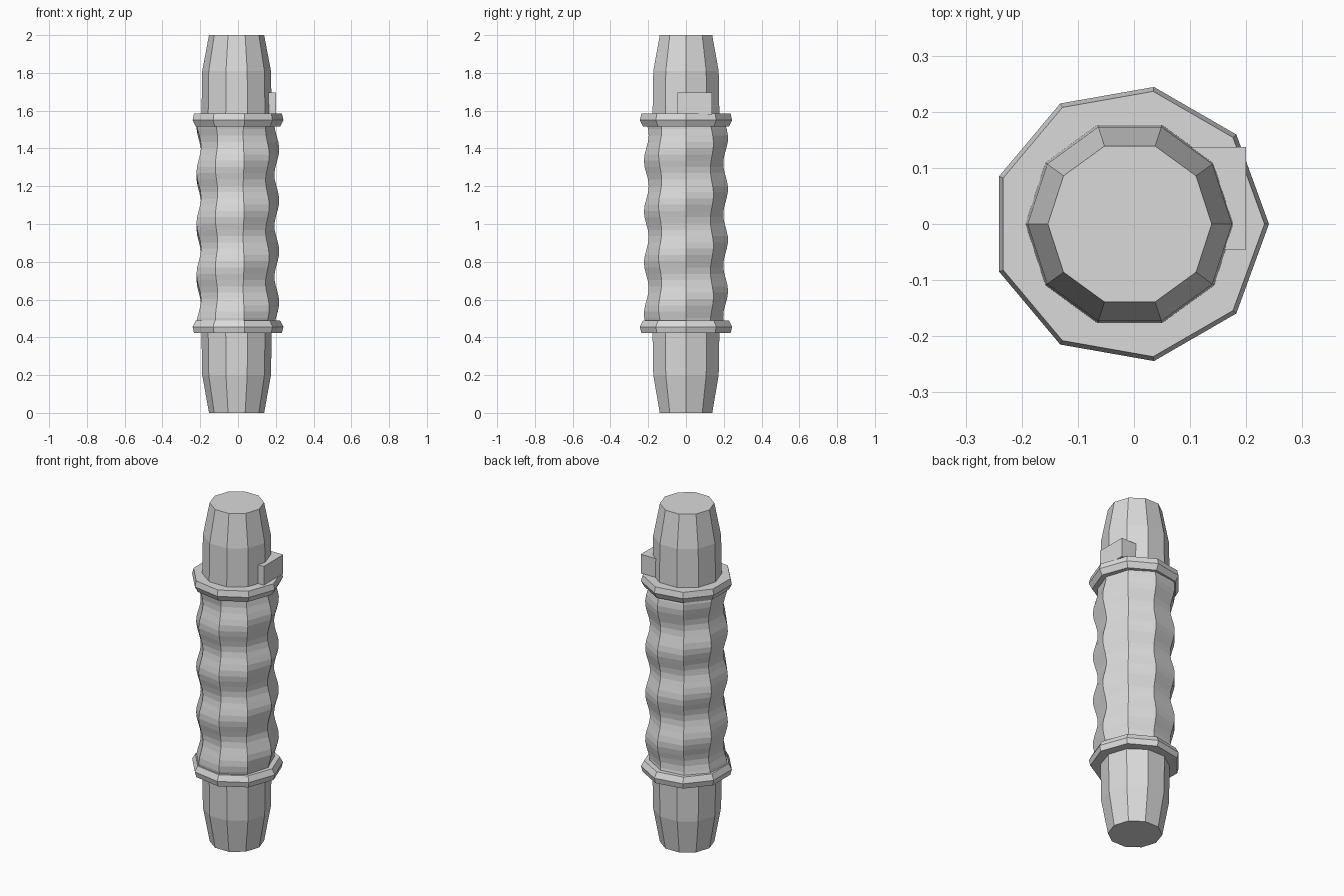
import bpy, bmesh, math

if "Cube" in bpy.data.objects:
    bpy.data.objects.remove(bpy.data.objects["Cube"])

CX = -0.0075  # axis of the round parts

grey = bpy.data.materials.new("light grey")
grey.diffuse_color = (0.7, 0.7, 0.7, 1)
grey.use_nodes = True
grey.node_tree.nodes["Principled BSDF"].inputs["Base Color"].default_value = grey.diffuse_color


def finish(name, bm):
    bmesh.ops.recalc_face_normals(bm, faces=bm.faces)
    mesh = bpy.data.meshes.new(name)
    bm.to_mesh(mesh)
    bm.free()
    mesh.materials.append(grey)
    obj = bpy.data.objects.new(name, mesh)
    bpy.context.collection.objects.link(obj)
    return obj


def tube(name, sides, heights, radius):
    """Capped faceted tube; radius is a function of (angle, height)."""
    bm = bmesh.new()
    rings = []
    for z in heights:
        ring = []
        for i in range(sides):
            a = 2 * math.pi * i / sides
            r = radius(a, z)
            ring.append(bm.verts.new((CX + r * math.cos(a), r * math.sin(a), z)))
        rings.append(ring)
    for lo, hi in zip(rings, rings[1:]):
        for i in range(sides):
            j = (i + 1) % sides
            bm.faces.new((lo[i], lo[j], hi[j], hi[i]))
    bm.faces.new(rings[0][::-1])
    bm.faces.new(rings[-1])
    return finish(name, bm)


def lathe(name, sides, profile):
    table = {z: r for z, r in profile}
    return tube(name, sides, list(table), lambda a, z: table[z])


# Ten-sided core with tapered ends
lathe("core", 10, [(0, .146), (.2, .182), (.43, .186), (1.57, .186), (1.81, .182), (2, .146)])

# Nine-sided collars, mirrored about mid height
lathe("lower_collar", 9, [(.424, .240), (.456, .248), (.488, .231)])
lathe("upper_collar", 9, [(1.517, .231), (1.55, .248), (1.584, .240)])

# Grip with a spiral wave
PITCH = .27


def grip_radius(a, z):
    phase = (z - 1.26) / PITCH - a / (2 * math.pi)
    return .213 - .013 * math.cos(2 * math.pi * phase)


ROWS = 32
tube("grip", 9, [.47 + 1.065 * i / ROWS for i in range(ROWS + 1)], grip_radius)

# Side button block above the upper collar
bm = bmesh.new()
bmesh.ops.create_cube(bm, size=1)
bmesh.ops.scale(bm, vec=(.10, .182, .114), verts=bm.verts)
bmesh.ops.translate(bm, vec=(.15, .046, 1.638), verts=bm.verts)
finish("button", bm)
